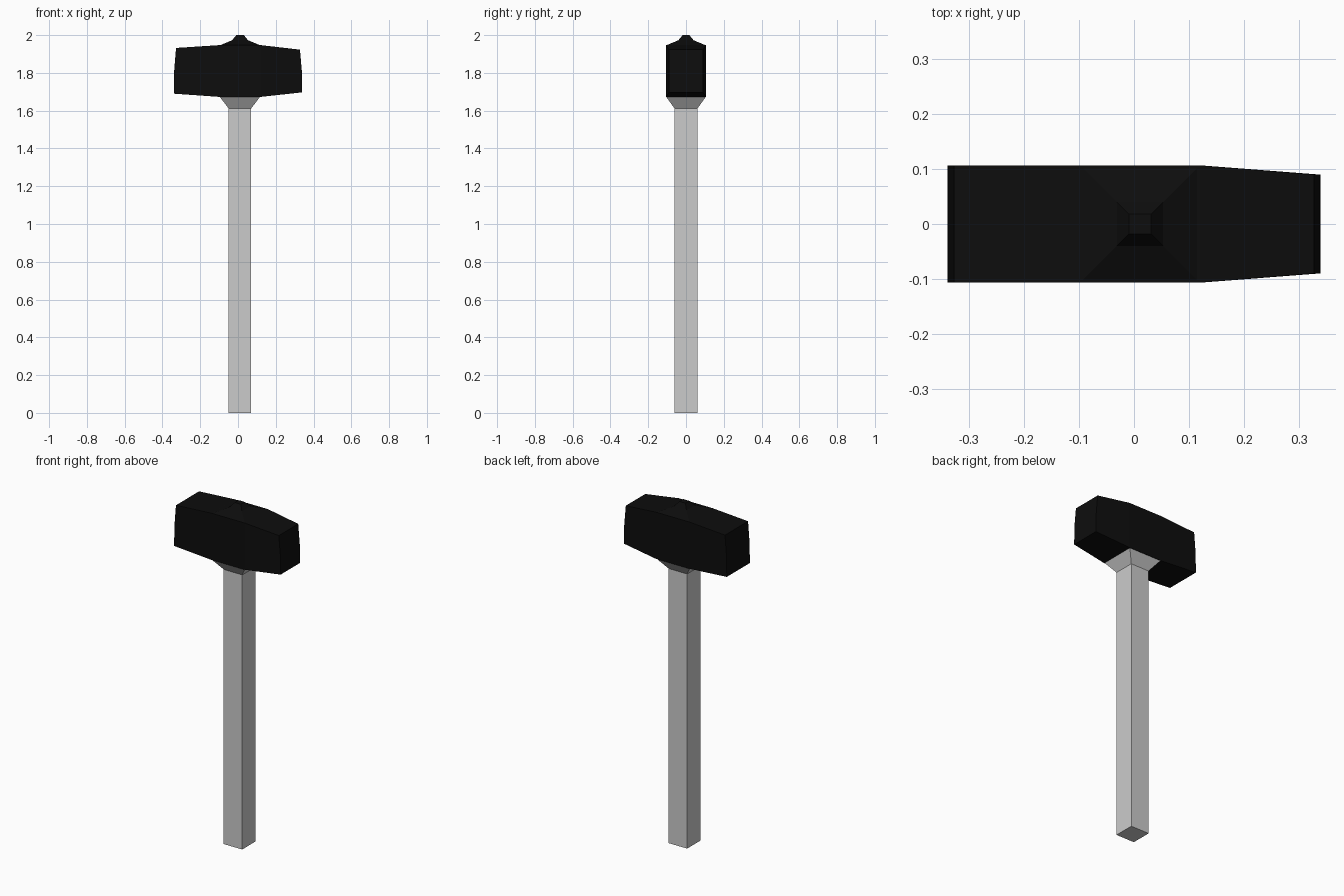
import bpy, bmesh

if "Cube" in bpy.data.objects:
    bpy.data.objects.remove(bpy.data.objects["Cube"])

def loft(name, rings, material=None):
    """Skin a stack of matching vertex rings and cap both ends."""
    bm = bmesh.new()
    rows = [[bm.verts.new(p) for p in ring] for ring in rings]
    n = len(rows[0])
    for a, b in zip(rows, rows[1:]):
        for i in range(n):
            j = (i + 1) % n
            bm.faces.new((a[i], a[j], b[j], b[i]))
    for row in (rows[0], rows[-1]):
        bm.faces.new(row)
    # the head's end caps are bent, so split them along the crease
    bmesh.ops.connect_verts_nonplanar(bm, angle_limit=0.01, faces=bm.faces[:])
    bmesh.ops.recalc_face_normals(bm, faces=bm.faces[:])
    mesh = bpy.data.meshes.new(name)
    bm.to_mesh(mesh)
    bm.free()
    obj = bpy.data.objects.new(name, mesh)
    bpy.context.collection.objects.link(obj)
    if material:
        mesh.materials.append(material)
    return obj

def rect(cx, hx, hy, z):
    return [(cx - hx, -hy, z), (cx + hx, -hy, z), (cx + hx, hy, z), (cx - hx, hy, z)]

def section(hy, profile):
    """Head cross-section: (x, z) points going up one side, mirrored down the other."""
    return [(x, -hy, z) for x, z in profile] + [(x, hy, z) for x, z in reversed(profile)]

black = bpy.data.materials.new("black_iron")
black.diffuse_color = (0.004, 0.004, 0.004, 1)
black.use_nodes = True
black.node_tree.nodes["Principled BSDF"].inputs["Base Color"].default_value = black.diffuse_color

# Square handle flaring out under the head
loft("handle", [rect(0.01, 0.06, 0.061, 0), rect(0.01, 0.06, 0.061, 1.612),
                rect(0.01, 0.108, 0.106, 1.675)])

# Hammer head: blunt striking end on the left, narrowing on the right
loft("head", [
    section(0.107, [(-0.34, 1.69), (-0.338, 1.81), (-0.328, 1.932)]),
    section(0.107, [(-0.098, 1.673), (-0.098, 1.81), (-0.098, 1.947)]),
    section(0.107, [(0.12, 1.673), (0.12, 1.81), (0.12, 1.947)]),
    section(0.09, [(0.34, 1.697), (0.338, 1.81), (0.328, 1.923)]),
], black)

# Stepped cap where the handle comes through the top
loft("top_cap", [rect(0.011, 0.109, 0.107, 1.945), rect(0.011, 0.042, 0.04, 1.973),
                 rect(0.011, 0.02, 0.018, 2.0)], black)
